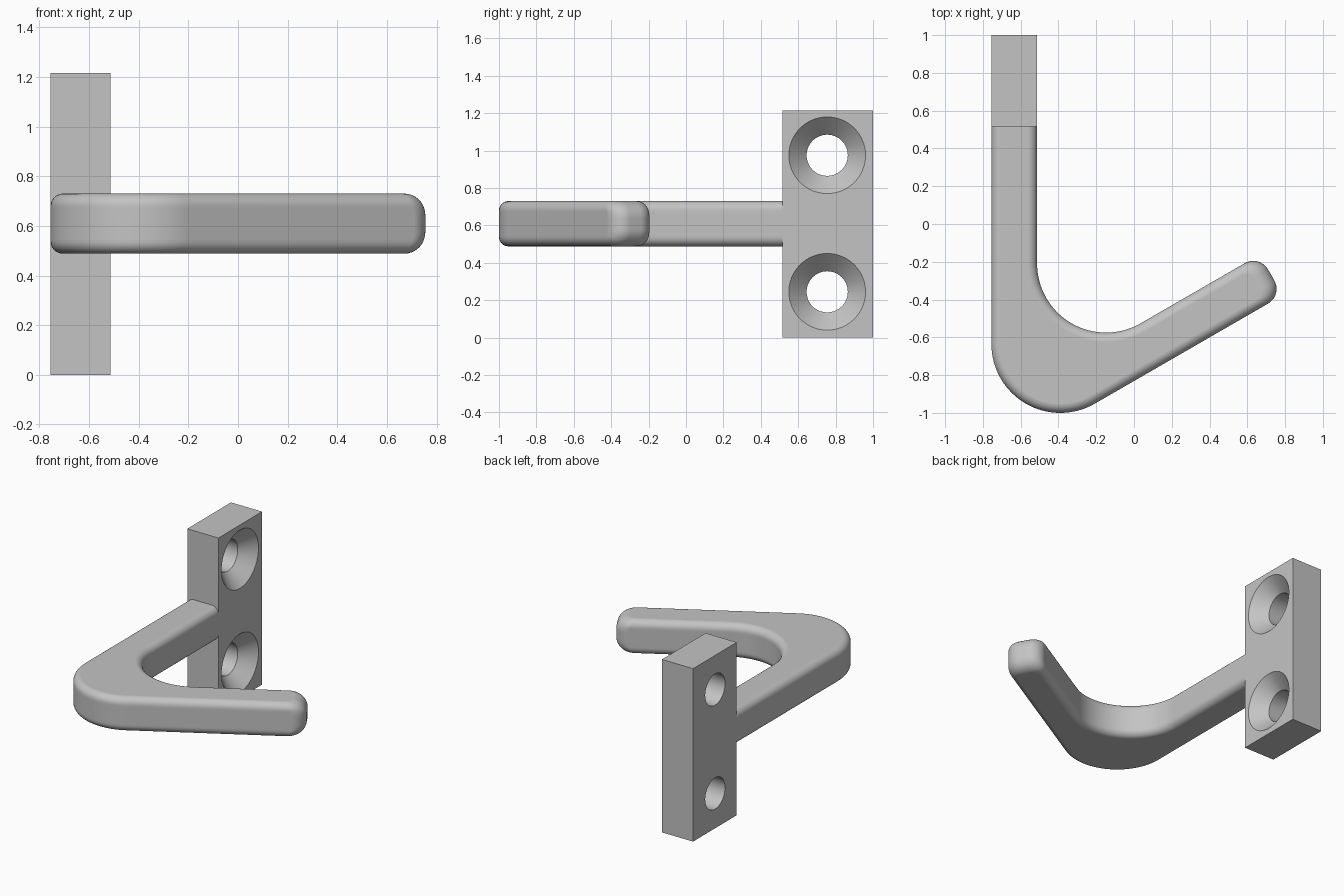
import bpy, bmesh, math
from mathutils import Vector

cube = bpy.data.objects.get("Cube")
if cube:
    bpy.data.objects.remove(cube, do_unlink=True)

grey = bpy.data.materials.new("satin_grey")
grey.use_nodes = True
grey.diffuse_color = (0.55, 0.55, 0.55, 1)
grey.node_tree.nodes["Principled BSDF"].inputs["Base Color"].default_value = (0.55, 0.55, 0.55, 1)

LEFT, RIGHT = -0.755, -0.513      # sides of the bar and plate
FRONT, BACK = 0.515, 1.0          # plate depth
HEIGHT = 1.215
LOW, HIGH = 0.488, 0.73           # bar height range


def make_object(name, bm):
    bmesh.ops.recalc_face_normals(bm, faces=bm.faces)
    mesh = bpy.data.meshes.new(name)
    bm.to_mesh(mesh)
    bm.free()
    obj = bpy.data.objects.new(name, mesh)
    bpy.context.collection.objects.link(obj)
    mesh.materials.append(grey)
    return obj


def loft(name, rings):
    """Skin a stack of equal point rings and cap both ends."""
    bm = bmesh.new()
    loops = [[bm.verts.new(p) for p in ring] for ring in rings]
    n = len(loops[0])
    for a, b in zip(loops, loops[1:]):
        for i in range(n):
            j = (i + 1) % n
            bm.faces.new((a[i], a[j], b[j], b[i]))
    bm.faces.new(loops[0])
    bm.faces.new(loops[-1])
    return make_object(name, bm)


def activate(obj):
    bpy.ops.object.select_all(action="DESELECT")
    obj.select_set(True)
    bpy.context.view_layer.objects.active = obj


def arc(centre, radius, start, end, steps):
    return [centre + radius * Vector((math.cos(a), math.sin(a)))
            for a in (math.radians(start + (end - start) * i / steps) for i in range(steps + 1))]


# Hook arm: plan outline stacked in z, drawn in near top and bottom for rounded edges
BEND, EDGE, TIP = 0.365, 0.05, 0.09
along = Vector((math.cos(math.radians(30)), 0.5))
across = Vector((-0.5, along.x))
outer_c = Vector((LEFT + BEND, -1 + BEND))
inner_c = Vector((RIGHT + BEND, -0.21))
TIP_REACH = 0.494


def outline(side, end, z):
    reach = TIP_REACH - end
    near = outer_c.dot(across) - BEND + side
    far = inner_c.dot(across) - BEND - side
    r = TIP - side
    corner_a = along * (reach - r) + across * (near + r)
    corner_b = along * (reach - r) + across * (far - r)
    pts = [Vector((LEFT + side, FRONT))]
    pts += arc(outer_c, BEND - side, 180, 300, 32)
    pts += arc(corner_a, r, -60, 30, 10)
    pts += arc(corner_b, r, 30, 120, 10)
    pts += arc(inner_c, BEND + side, 300, 180, 32)
    pts.append(Vector((RIGHT - side, FRONT)))
    return [(p.x, p.y, z) for p in pts]


def setback(radius, depth):
    k = max(0, radius - depth)
    return radius - math.sqrt(radius * radius - k * k)


depths = [EDGE * (1 - math.cos(math.pi / 2 * i / 7)) for i in range(8)] + [0.06, 0.07, 0.08, TIP]
levels = [(d, LOW + d) for d in depths] + [(d, HIGH - d) for d in reversed(depths)]
arm = loft("hook_arm", [outline(setback(EDGE, d), setback(TIP, d), z) for d, z in levels])

# Mounting plate
bm = bmesh.new()
bmesh.ops.create_cube(bm, size=1)
for v in bm.verts:
    v.co = ((LEFT + RIGHT) / 2 + v.co.x * (RIGHT - LEFT),
            (FRONT + BACK) / 2 + v.co.y * (BACK - FRONT),
            HEIGHT * (v.co.z + 0.5))
plate = make_object("mounting_plate", bm)

# Countersunk screw holes
HOLE, SINK = 0.11, 0.205
hole_profile = [(LEFT - 0.05, HOLE), (RIGHT - (SINK - HOLE), HOLE), (RIGHT + 0.02, SINK + 0.02)]
for z in (0.245, 0.975):
    rings = [[(x, 0.755 + p.x, z + p.y) for p in arc(Vector((0, 0)), r, 0, 360, 64)[:-1]]
             for x, r in hole_profile]
    cutter = loft("screw_hole_cutter", rings)
    cutter.hide_render = True
    activate(plate)
    cut = plate.modifiers.new("screw_hole", "BOOLEAN")
    cut.operation = "DIFFERENCE"
    cut.solver = "EXACT"
    cut.object = cutter
    bpy.ops.object.modifier_apply(modifier=cut.name)
    bpy.data.objects.remove(cutter, do_unlink=True)

# Smooth rounded surfaces, crisp corners
for obj in (arm, plate):
    activate(obj)
    bpy.ops.object.shade_smooth_by_angle(angle=math.radians(30))
    weighted = obj.modifiers.new("weighted_normals", "WEIGHTED_NORMAL")
    weighted.keep_sharp = True
